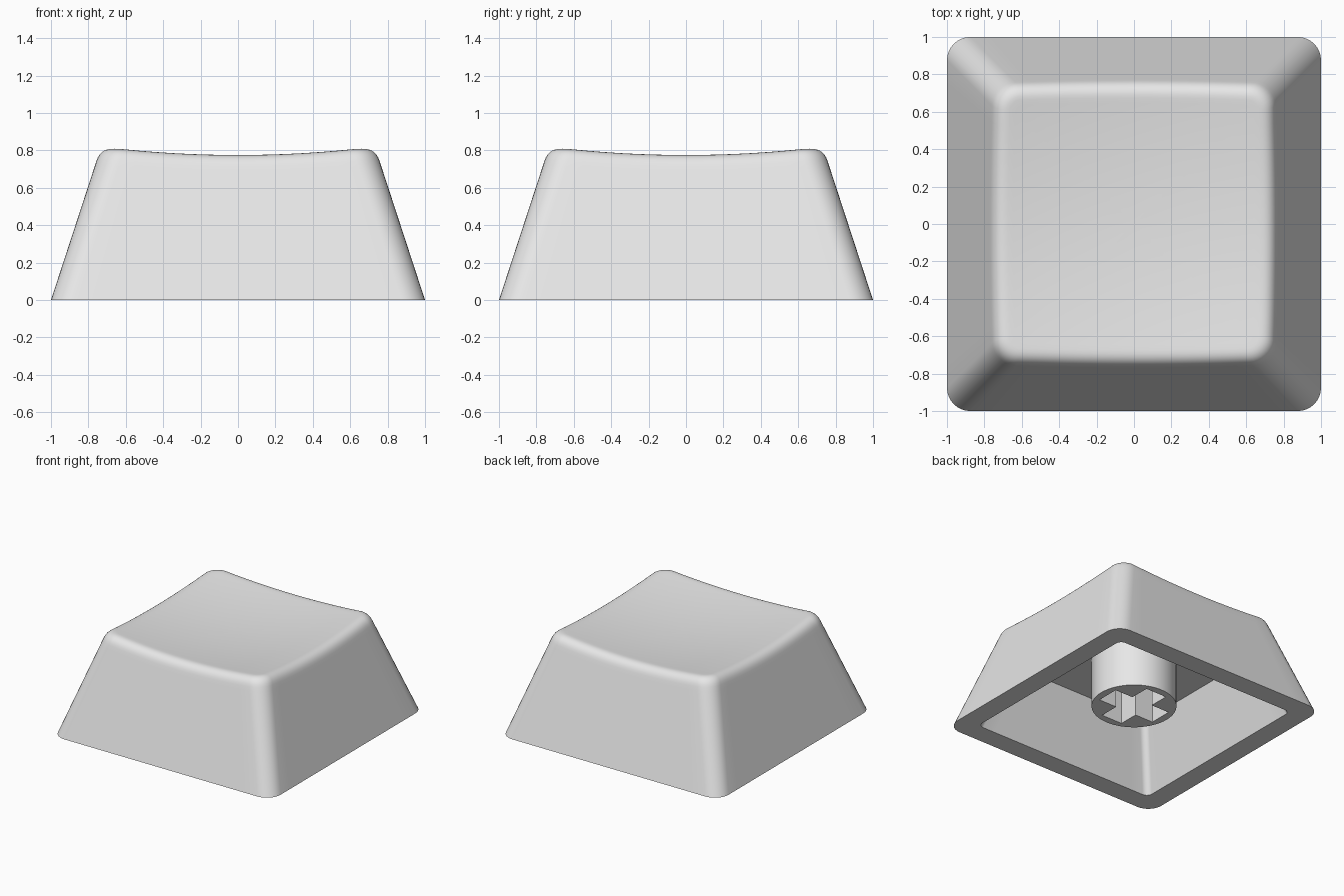
import bpy, bmesh, math

if "Cube" in bpy.data.objects:
    bpy.data.objects.remove(bpy.data.objects["Cube"])

SLOPE = 0.327      # inward lean of the walls per unit of height
R_OUT = 0.125      # corner radius of the outer wall
FILLET = 0.07      # size of the rounded top edge

mat = bpy.data.materials.new("grey plastic")
mat.diffuse_color = (0.8, 0.8, 0.8, 1)
mat.use_nodes = True
mat.node_tree.nodes["Principled BSDF"].inputs["Base Color"].default_value = mat.diffuse_color


def dish(x, y):
    """Height of the scooped top."""
    return 0.735 + 0.04 * (x * x + y * y) / 0.68 ** 2


def rounded_square(h, r, arc=8, edge=14):
    """Points around a rounded square of half width h."""
    corners = []
    for k in range(4):
        a0 = k * math.pi / 2
        cx = (h - r) * (1 if k in (0, 3) else -1)
        cy = (h - r) * (1 if k < 2 else -1)
        corners.append([(cx + r * math.cos(a0 + i / arc * math.pi / 2),
                         cy + r * math.sin(a0 + i / arc * math.pi / 2))
                        for i in range(arc + 1)])
    pts = []
    for k in range(4):
        pts += corners[k]
        (ax, ay), (bx, by) = corners[k][-1], corners[(k + 1) % 4][0]
        pts += [(ax + (bx - ax) * i / edge, ay + (by - ay) * i / edge)
                for i in range(1, edge)]
    return pts


def add_loop(bm, pts):
    return [bm.verts.new(p) for p in pts]


def bridge(bm, a, b):
    n = len(a)
    for i in range(n):
        j = (i + 1) % n
        bm.faces.new((a[i], a[j], b[j], b[i]))


def finish(bm, name):
    bmesh.ops.recalc_face_normals(bm, faces=bm.faces)
    mesh = bpy.data.meshes.new(name)
    bm.to_mesh(mesh)
    bm.free()
    obj = bpy.data.objects.new(name, mesh)
    bpy.context.collection.objects.link(obj)
    mesh.materials.append(mat)
    bpy.ops.object.select_all(action='DESELECT')
    obj.select_set(True)
    bpy.context.view_layer.objects.active = obj
    bpy.ops.object.shade_smooth_by_angle(angle=math.radians(35))
    return obj


def build_shell():
    bm = bmesh.new()
    base = rounded_square(1, R_OUT)
    low, mid, crest, inner_edge = [], [], [], []
    for i in range(len(base)):
        # Where the leaning wall meets the dish
        z = 0.78
        for _ in range(8):
            x, y = rounded_square(1 - SLOPE * z, R_OUT)[i]
            z = dish(x, y)
        crest.append((x, y, z))
        for ring, zz in ((low, z - FILLET - 0.03), (mid, z - FILLET)):
            ring.append((*rounded_square(1 - SLOPE * zz, R_OUT)[i], zz))
        tx, ty = rounded_square(1 - SLOPE * z - FILLET, R_OUT - FILLET)[i]
        inner_edge.append((tx, ty, dish(tx, ty)))

    # Cavity, rim and outer wall
    ceiling = 0.52
    rings = [[(x, y, z) for x, y in rounded_square(0.833 - SLOPE * z, 0.05)]
             for z in (ceiling, 0)]
    rings += [[(x, y, 0) for x, y in base], low]
    # Rounded top edge
    steps = 7
    for s in range(steps + 1):
        t = s / steps
        rings.append([tuple((1 - t) ** 2 * a + 2 * t * (1 - t) * b + t * t * c
                            for a, b, c in zip(p, q, r))
                      for p, q, r in zip(mid, crest, inner_edge)])
    # Dished top
    for f in (0.96, 0.85, 0.7, 0.55, 0.4, 0.25, 0.1):
        rings.append([(x * f, y * f, dish(x * f, y * f)) for x, y, _ in inner_edge])

    loops = [add_loop(bm, r) for r in rings]
    for a, b in zip(loops, loops[1:]):
        bridge(bm, a, b)
    bm.faces.new(loops[0])
    centre = bm.verts.new((0, 0, dish(0, 0)))
    last = loops[-1]
    for i in range(len(last)):
        bm.faces.new((last[i], last[(i + 1) % len(last)], centre))
    finish(bm, "keycap_shell")


def build_stem():
    bm = bmesh.new()
    bottom, top, floor = 0.11, 0.53, 0.48
    radius, arm, half = 0.32, 0.26, 0.095
    circle = [(radius * math.cos(i * math.tau / 64), radius * math.sin(i * math.tau / 64))
              for i in range(64)]
    # Cross outline: one arm turned four times
    cross, arm_pts = [], [(half, -half), (arm, -half), (arm, half)]
    for _ in range(4):
        cross += arm_pts
        arm_pts = [(-y, x) for x, y in arm_pts]
    c0, c1 = (add_loop(bm, [(x, y, z) for x, y in circle]) for z in (bottom, top))
    k0, k1 = (add_loop(bm, [(x, y, z) for x, y in cross]) for z in (bottom, floor))
    bridge(bm, c0, c1)
    bridge(bm, k0, k1)
    bm.faces.new(c1)
    bm.faces.new(k1)
    # Bottom face around the cross socket
    edges = [bm.edges.get((l[i], l[(i + 1) % len(l)])) for l in (c0, k0) for i in range(len(l))]
    bmesh.ops.triangle_fill(bm, use_beauty=True, edges=edges, normal=(0, 0, -1))
    finish(bm, "stem")


build_shell()
build_stem()
